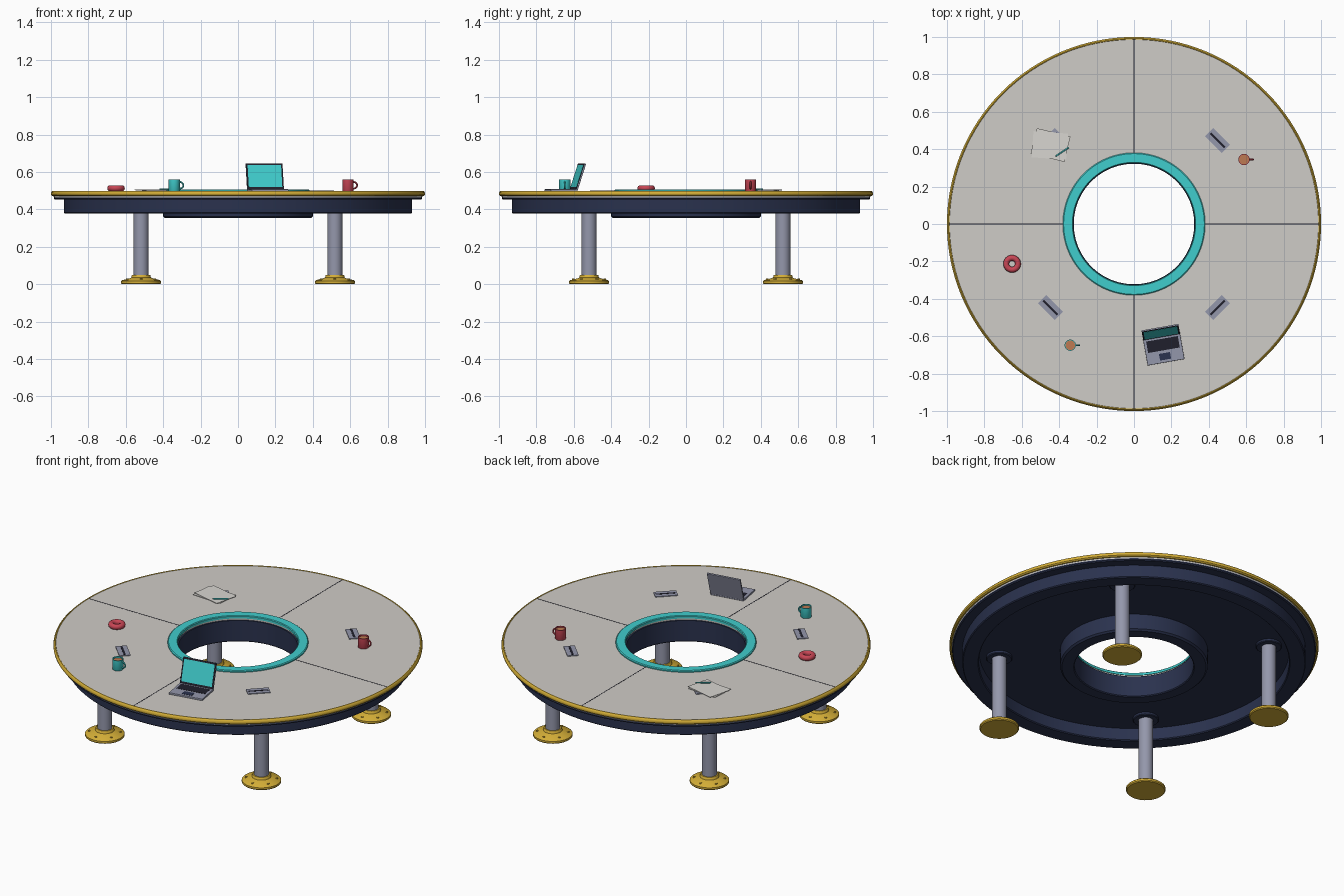
import bpy, bmesh, math
from mathutils import Matrix, Vector

if "Cube" in bpy.data.objects:
    bpy.data.objects.remove(bpy.data.objects["Cube"])


def material(name, r, g, b):
    lin = [(c / 255 / 12.92) if c < 10 else ((c / 255 + 0.055) / 1.055) ** 2.4 for c in (r, g, b)]
    m = bpy.data.materials.new(name)
    m.diffuse_color = (*lin, 1)
    m.use_nodes = True
    m.node_tree.nodes["Principled BSDF"].inputs["Base Color"].default_value = m.diffuse_color
    return m


GREY = material("warm grey top", 207, 204, 199)
PAPER = material("paper", 216, 214, 209)
TEAL = material("teal", 64, 205, 205)
GOLD = material("gold", 212, 174, 55)
NAVY = material("navy", 42, 50, 78)
STEEL = material("steel", 148, 151, 171)
DARK = material("near black", 32, 32, 44)
RED = material("red", 200, 70, 85)
COFFEE = material("coffee", 190, 122, 82)


def finish(bm, name, mat, matrix=Matrix(), smooth=True):
    bmesh.ops.recalc_face_normals(bm, faces=bm.faces)
    me = bpy.data.meshes.new(name)
    bm.to_mesh(me)
    bm.free()
    me.materials.append(mat)
    ob = bpy.data.objects.new(name, me)
    bpy.context.collection.objects.link(ob)
    ob.matrix_world = matrix
    if smooth:
        bpy.context.view_layer.objects.active = ob
        bpy.ops.object.select_all(action='DESELECT')
        ob.select_set(True)
        bpy.ops.object.shade_smooth_by_angle(angle=math.radians(35))
    return ob


def lathe(name, profile, mat, segs=32, loc=(0, 0, 0), ring=False):
    """Turn (radius, z) points about z; ring closes the profile on itself."""
    bm = bmesh.new()
    rows = []
    for i in range(segs):
        a = 2 * math.pi * i / segs
        rows.append([bm.verts.new((r * math.cos(a), r * math.sin(a), z)) for r, z in profile])
    n = len(profile)
    for i in range(segs):
        p, q = rows[i], rows[(i + 1) % segs]
        for j in range(n if ring else n - 1):
            k = (j + 1) % n
            bm.faces.new((p[j], q[j], q[k], p[k]))
    bmesh.ops.remove_doubles(bm, verts=bm.verts, dist=1e-6)
    return finish(bm, name, mat, Matrix.Translation(loc))


def box(name, size, loc, mat, frame=Matrix(), bevel=0):
    bm = bmesh.new()
    bmesh.ops.create_cube(bm, size=1)
    bmesh.ops.scale(bm, vec=size, verts=bm.verts)
    if bevel:
        bmesh.ops.bevel(bm, geom=bm.edges[:], offset=bevel, segments=2, affect='EDGES', profile=0.5)
    return finish(bm, name, mat, frame @ Matrix.Translation(loc), smooth=False)


def place(x, y, z, deg):
    return Matrix.Translation((x, y, z)) @ Matrix.Rotation(math.radians(deg), 4, 'Z')


TOP = 0.497

# Table top, trim and under structure
lathe("table_top", [(0.33, 0.465), (0.985, 0.465), (0.99, TOP), (0.33, TOP)], GREY, 128, ring=True)
lathe("gold_rim", [(0.98, 0.472), (0.993, 0.472), (0.999, 0.478), (1.0, 0.485), (0.998, 0.493),
                   (0.992, 0.499), (0.988, 0.499), (0.98, 0.49)], GOLD, 128, ring=True)
lathe("under_lip", [(0.33, 0.453), (0.98, 0.453), (0.985, 0.458), (0.985, 0.473), (0.33, 0.473)],
      NAVY, 128, ring=True)
lathe("apron_ring", [(0.84, 0.455), (0.84, 0.383), (0.845, 0.378), (0.925, 0.378), (0.93, 0.383),
                     (0.93, 0.455)], NAVY, 128, ring=True)
lathe("center_hub", [(0.322, 0.48), (0.322, 0.358), (0.327, 0.353), (0.39, 0.353), (0.4, 0.362),
                     (0.4, 0.455), (0.34, 0.48)], NAVY, 96, ring=True)
lathe("teal_ring", [(0.326, 0.49), (0.326, 0.503), (0.33, 0.507), (0.376, 0.507), (0.381, 0.503),
                    (0.381, 0.49)], TEAL, 96, ring=True)

# Seams between the four top sections
for i in range(4):
    box("top_seam", (0.606, 0.004, 0.001), (0.684, 0, TOP + 0.0003), DARK,
        Matrix.Rotation(math.pi / 2 * i, 4, 'Z'))

# Legs with collars, feet and bolts
for sx in (-1, 1):
    for sy in (-1, 1):
        at = (0.518 * sx, 0.518 * sy, 0)
        lathe("leg", [(0, 0.03), (0.04, 0.03), (0.04, 0.455), (0, 0.455)], STEEL, 32, at)
        lathe("leg_collar", [(0, 0.438), (0.066, 0.438), (0.07, 0.442), (0.07, 0.455), (0, 0.455)],
              NAVY, 32, at)
        lathe("foot", [(0, 0), (0.102, 0), (0.107, 0.005), (0.107, 0.016), (0.1, 0.022), (0.06, 0.032),
                       (0.052, 0.036), (0.05, 0.047), (0.047, 0.05), (0, 0.05)], GOLD, 40, at)
        for k in range(6):
            a = math.pi / 3 * k + math.pi / 6
            spot = (at[0] + 0.084 * math.cos(a), at[1] + 0.084 * math.sin(a), 0.022)
            lathe("foot_bolt", [(0, 0), (0.007, 0), (0.007, 0.008), (0, 0.008)], GOLD, 8, spot)

# Power modules, one in the middle of each section
for i in range(4):
    a = 45 + 90 * i
    f = Matrix.Rotation(math.radians(a), 4, 'Z') @ Matrix.Translation((0.632, 0, TOP))
    box("power_module", (0.062, 0.125, 0.006), (0, 0, 0.001), STEEL, f)
    box("module_slot", (0.012, 0.108, 0.002), (0, 0, 0.004), DARK, f)

# Loose papers and a pen
box("paper_lower", (0.185, 0.14, 0.002), (0, 0, 0.0055), PAPER, place(-0.45, 0.42, TOP, -4))
box("paper_upper", (0.185, 0.14, 0.002), (0, 0, 0.0075), PAPER, place(-0.446, 0.422, TOP, -14))
pen = lathe("pen", [(0, -0.043), (0.004, -0.036), (0.004, 0.043), (0, 0.043)], TEAL, 10)
pen.matrix_world = place(-0.385, 0.385, TOP + 0.012, 34) @ Matrix.Rotation(math.pi / 2, 4, 'Y')

# Ring pastry
ring = [(0.0315 + 0.0155 * math.cos(t), 0.016 + 0.016 * math.sin(t))
        for t in (2 * math.pi * k / 14 for k in range(14))]
lathe("pastry_ring", ring, RED, 32, (-0.652, -0.213, TOP), ring=True)


# Mugs with coffee and side handle
def mug(x, y, mat):
    lathe("mug_body", [(0, 0), (0.028, 0), (0.03, 0.003), (0.03, 0.062), (0.026, 0.062), (0.026, 0.045),
                       (0, 0.045)], mat, 28, (x, y, TOP))
    lathe("mug_coffee", [(0, 0.05), (0.0262, 0.05), (0.0262, 0.054), (0, 0.054)], COFFEE, 28, (x, y, TOP))
    bm = bmesh.new()
    rows = []
    for i in range(13):
        t = math.radians(-90 + 15 * i)
        d = Vector((math.cos(t), 0, math.sin(t)))
        c = Vector((0.028, 0, 0.032)) + Vector((d.x * 0.021, 0, d.z * 0.018))
        rows.append([bm.verts.new(c + 0.0045 * (d * math.cos(u) + Vector((0, math.sin(u), 0))))
                     for u in (math.pi / 4 * k for k in range(8))])
    for p, q in zip(rows, rows[1:]):
        for k in range(8):
            bm.faces.new((p[k], q[k], q[(k + 1) % 8], p[(k + 1) % 8]))
    finish(bm, "mug_handle", mat, Matrix.Translation((x, y, TOP)))


mug(-0.341, -0.648, TEAL)
mug(0.588, 0.345, RED)

# Laptop: base with keyboard and touchpad, tilted lid with screen
base = place(0.159, -0.668, TOP, 10)
box("laptop_base", (0.2, 0.145, 0.011), (0, 0, 0.0055), STEEL, base, 0.002)
box("laptop_keyboard", (0.172, 0.062, 0.002), (0, 0.024, 0.0113), DARK, base)
box("laptop_touchpad", (0.06, 0.036, 0.002), (0, -0.04, 0.0113), NAVY, base)
lid = base @ Matrix.Translation((0, 0.068, 0.009)) @ Matrix.Rotation(math.radians(-18), 4, 'X')
box("laptop_lid", (0.2, 0.008, 0.146), (0, 0.002, 0.073), STEEL, lid, 0.002)
box("laptop_bezel", (0.197, 0.003, 0.143), (0, -0.0025, 0.073), DARK, lid)
box("laptop_screen", (0.182, 0.002, 0.124), (0, -0.004, 0.074), TEAL, lid)
